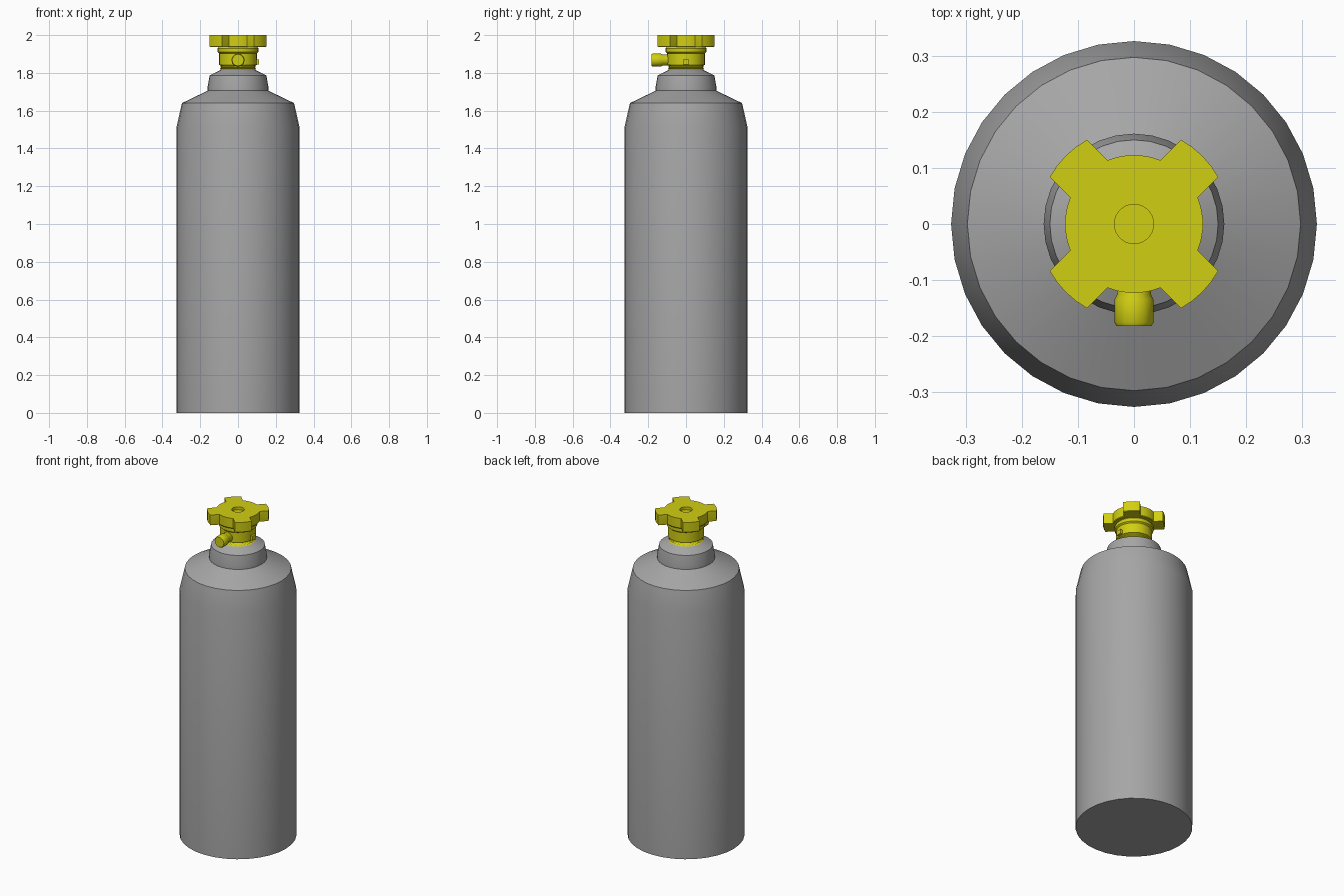
import bpy, bmesh, math
from mathutils import Matrix

if "Cube" in bpy.data.objects:
    bpy.data.objects.remove(bpy.data.objects["Cube"])


def material(name, rgb):
    m = bpy.data.materials.new(name)
    m.diffuse_color = (*rgb, 1)
    m.use_nodes = True
    m.node_tree.nodes["Principled BSDF"].inputs["Base Color"].default_value = m.diffuse_color
    return m


GREY = material("grey_metal", (0.38, 0.38, 0.38))
YELLOW = material("yellow_valve", (0.64, 0.62, 0.006))


def finish(name, bm, mat, angle=30):
    bmesh.ops.recalc_face_normals(bm, faces=bm.faces)
    me = bpy.data.meshes.new(name)
    bm.to_mesh(me)
    bm.free()
    me.materials.append(mat)
    ob = bpy.data.objects.new(name, me)
    bpy.context.collection.objects.link(ob)
    bpy.ops.object.select_all(action='DESELECT')
    ob.select_set(True)
    bpy.context.view_layer.objects.active = ob
    bpy.ops.object.shade_smooth_by_angle(angle=math.radians(angle))
    return ob


def lathe(name, profile, mat, n=32, matrix=None, angle=30):
    """Spin (radius, height) points around z and cap both ends."""
    bm = bmesh.new()
    rings = [[bm.verts.new((r * math.cos(2 * math.pi * i / n),
                            r * math.sin(2 * math.pi * i / n), z))
              for i in range(n)] for r, z in profile]
    for a, b in zip(rings, rings[1:]):
        for i in range(n):
            j = (i + 1) % n
            bm.faces.new((a[i], a[j], b[j], b[i]))
    bm.faces.new(rings[0][::-1])
    bm.faces.new(rings[-1])
    if matrix:
        bm.transform(matrix)
    return finish(name, bm, mat, angle)


# Tank body with sloping shoulder
lathe("tank_body", [(0.326, 0), (0.326, 1.51), (0.297, 1.64), (0.16, 1.706)], GREY, angle=25)

# Neck collar
lathe("neck_collar", [(0.161, 1.70), (0.161, 1.725), (0.15, 1.787), (0.09, 1.816)], GREY, angle=25)

# Threaded stem
thread = [(0.088, 1.80)]
for k in range(4):
    z = 1.812 + k * 0.008
    thread += [(0.088, z), (0.097, z + 0.004)]
thread.append((0.088, 1.845))
lathe("threaded_stem", thread, YELLOW)

# Valve body with stepped upper flange
lathe("valve_body", [(0.09, 1.838), (0.10, 1.842), (0.10, 1.903), (0.108, 1.91),
                     (0.108, 1.93), (0.10, 1.94)], YELLOW)

# Outlet nozzle facing the front
lathe("outlet_nozzle", [(0.030, 0.05), (0.030, 0.125), (0.035, 0.135), (0.035, 0.175), (0.031, 0.182)],
      YELLOW, 12, Matrix.Translation((0, 0, 1.868)) @ Matrix.Rotation(math.pi / 2, 4, 'X'), 35)

# Small square pin on the right
bm = bmesh.new()
bmesh.ops.create_cube(bm, size=1, matrix=Matrix.Translation((0.097, 0, 1.858))
                      @ Matrix.Diagonal((0.03, 0.034, 0.026, 1)))
finish("side_pin", bm, YELLOW)

# Four-lobed handwheel: outline of arcs with parallel-sided lobes
R_IN, R_OUT, HALF = 0.123, 0.172, 0.047
a_in, a_out = math.asin(HALF / R_IN), math.asin(HALF / R_OUT)
outline = []
for q in range(4):
    c = math.pi / 4 + q * math.pi / 2
    outline += [(R_OUT, c - a_out + 2 * a_out * i / 4) for i in range(5)]
    span = math.pi / 2 - 2 * a_in
    outline += [(R_IN, c + a_in + span * i / 5) for i in range(6)]
bm = bmesh.new()
n = len(outline)


def ring(z, hole=None, inset=0):
    return [bm.verts.new(((hole or r - inset) * math.cos(a),
                          (hole or r - inset) * math.sin(a), z)) for r, a in outline]


rings = [ring(1.937, 0.08), ring(1.937, inset=0.003), ring(1.941), ring(2.0),
         ring(2.0, 0.035), ring(1.982, 0.035)]
for a, b in zip(rings, rings[1:]):
    for i in range(n):
        j = (i + 1) % n
        bm.faces.new((a[i], a[j], b[j], b[i]))
bm.faces.new(rings[0][::-1])
bm.faces.new(rings[-1])
finish("handwheel", bm, YELLOW)
